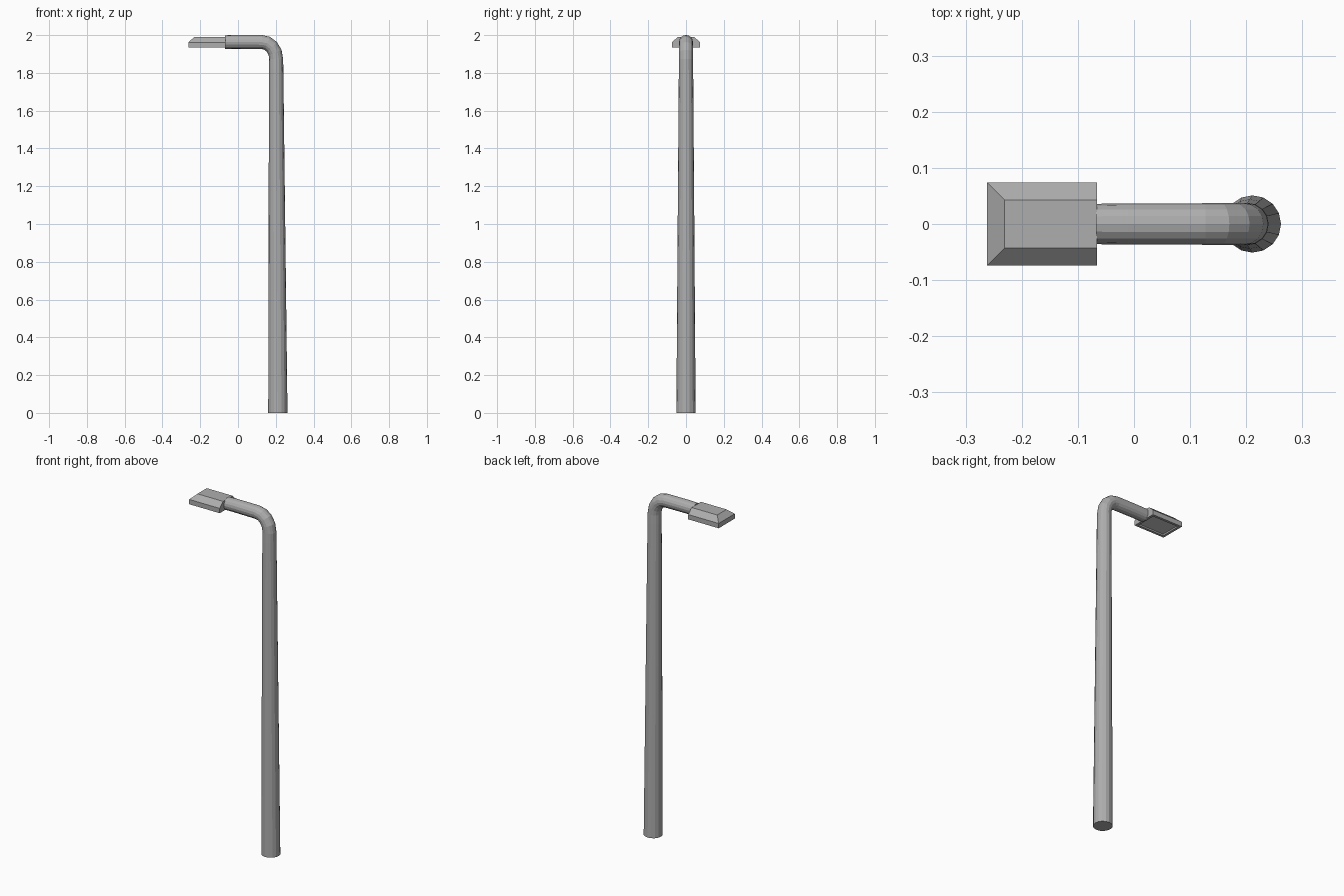
import bpy, bmesh, math
from mathutils import Vector

if "Cube" in bpy.data.objects:
    bpy.data.objects.remove(bpy.data.objects["Cube"])

SIDES = 16


def material(name, v):
    m = bpy.data.materials.new(name)
    m.diffuse_color = (v, v, v, 1)
    m.use_nodes = True
    m.node_tree.nodes["Principled BSDF"].inputs["Base Color"].default_value = m.diffuse_color
    return m


METAL = material("dark_grey_metal", 0.42)
LIGHT = material("light_panel", 0.8)


def finish(bm, name, *mats):
    bmesh.ops.recalc_face_normals(bm, faces=bm.faces[:])
    me = bpy.data.meshes.new(name)
    bm.to_mesh(me)
    bm.free()
    for m in mats:
        me.materials.append(m)
    ob = bpy.data.objects.new(name, me)
    bpy.context.collection.objects.link(ob)
    return ob


# Pole and arm: one tapered tube swept up, round the bend and out
stations = [(0.211, 0.0, 0, 0.051), (0.206, 1.0, 0, 0.044), (0.202, 1.82, 0, 0.038)]
RX, RZ = 0.075, 0.09
for i in range(5):
    a = math.radians(22.5 * i)
    stations.append((0.202 - RX + RX * math.cos(a), 1.873 + RZ * math.sin(a), a, 0.037))
stations += [(-0.01, 1.964, math.pi / 2, 0.0365), (-0.068, 1.963, math.pi / 2, 0.036)]
bm = bmesh.new()
rings = []
for x, z, a, r in stations:
    n = Vector((math.cos(a), 0, math.sin(a)))
    ring = []
    for k in range(SIDES):
        t = 2 * math.pi * k / SIDES
        ring.append(bm.verts.new(Vector((x, 0, z)) + r * (n * math.cos(t) + Vector((0, math.sin(t), 0)))))
    rings.append(ring)
for lo, hi in zip(rings, rings[1:]):
    for k in range(SIDES):
        j = (k + 1) % SIDES
        bm.faces.new((lo[k], lo[j], hi[j], hi[k]))
bm.faces.new(rings[0])
bm.faces.new(rings[-1])
finish(bm, "pole_and_arm", METAL)

# Lamp head: flat box with a sloped top on three sides
bm = bmesh.new()
layers = [(-0.262, 0.074, 1.934), (-0.262, 0.074, 1.962), (-0.231, 0.043, 1.991)]
loops = [[bm.verts.new(p) for p in ((x, -y, z), (-0.066, -y, z), (-0.066, y, z), (x, y, z))]
         for x, y, z in layers]
for lo, hi in zip(loops, loops[1:]):
    for k in range(4):
        j = (k + 1) % 4
        bm.faces.new((lo[k], lo[j], hi[j], hi[k]))
bottom = bm.faces.new(loops[0][::-1])
bm.faces.new(loops[-1])
bmesh.ops.recalc_face_normals(bm, faces=bm.faces[:])

# Recessed light panel underneath
bmesh.ops.inset_region(bm, faces=[bottom], thickness=0.02)
bmesh.ops.inset_region(bm, faces=[bottom], thickness=0.002, depth=-0.008)
bottom.material_index = 1
finish(bm, "lamp_head", METAL, LIGHT)
